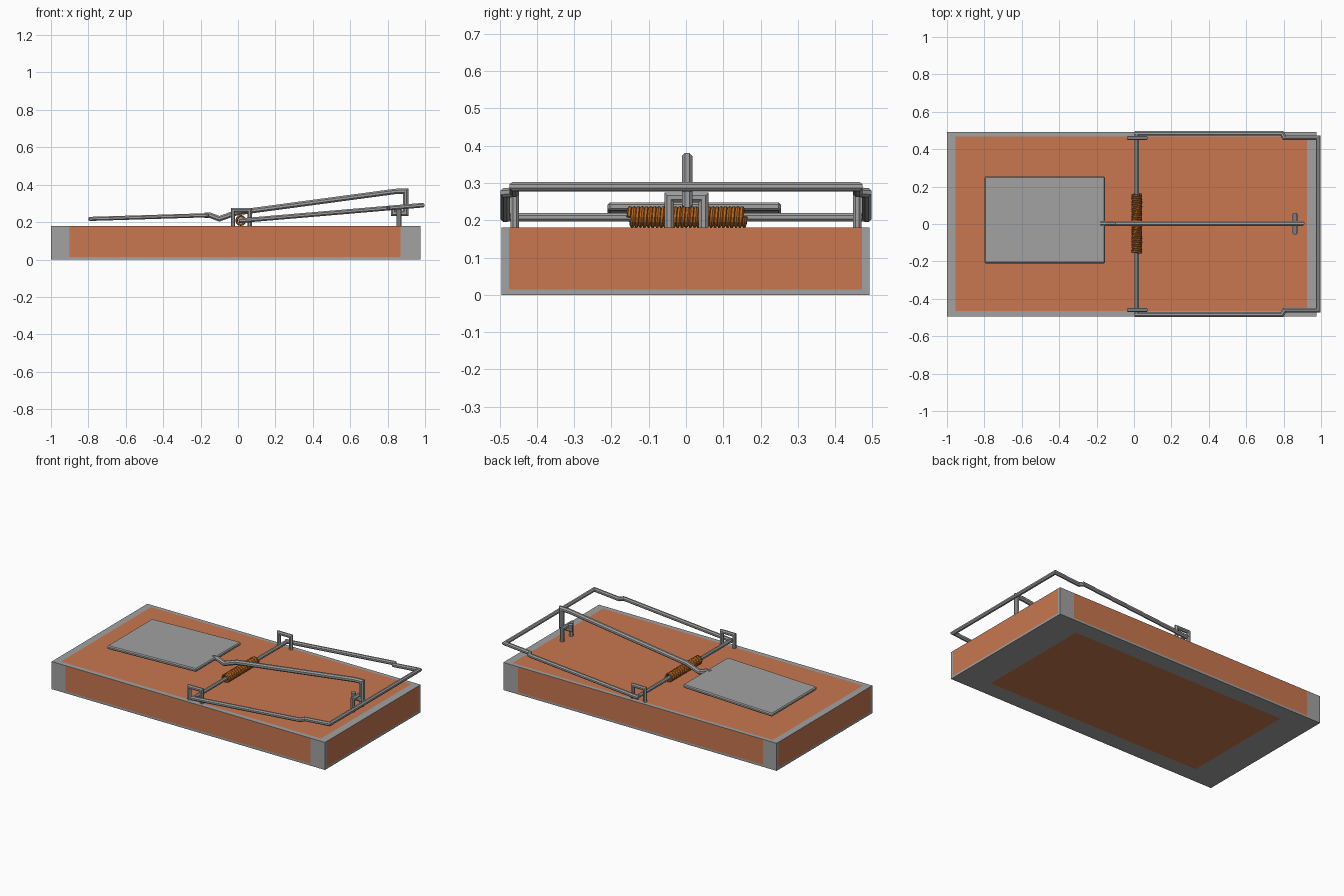
import bpy, bmesh, math
from mathutils import Vector

if "Cube" in bpy.data.objects:
    bpy.data.objects.remove(bpy.data.objects["Cube"])


def material(name, rgb):
    m = bpy.data.materials.new(name)
    m.diffuse_color = (*rgb, 1)
    m.use_nodes = True
    m.node_tree.nodes["Principled BSDF"].inputs["Base Color"].default_value = m.diffuse_color
    return m


GREY = material("steel grey", (0.36, 0.36, 0.36))
ORANGE = material("orange wood", (0.58, 0.185, 0.08))
COPPER = material("copper spring", (0.50, 0.14, 0.015))


def finish(name, bm, *mats):
    bmesh.ops.recalc_face_normals(bm, faces=bm.faces)
    me = bpy.data.meshes.new(name)
    bm.to_mesh(me)
    bm.free()
    for m in mats:
        me.materials.append(m)
    ob = bpy.data.objects.new(name, me)
    bpy.context.collection.objects.link(ob)
    return ob


def wire(name, path, r, mat=GREY, sides=8):
    """Sweep a round section along a path with mitred corners."""
    pts = [Vector(p) for p in path]
    dirs = [(b - a).normalized() for a, b in zip(pts, pts[1:])]
    d = dirs[0]
    up = Vector((0, 0, 1)) if abs(d.z) < 0.9 else Vector((0, 1, 0))
    u = d.cross(up).normalized()
    v = u.cross(d)
    angles = [2 * math.pi * (i + 0.5) / sides for i in range(sides)]
    ring = [pts[0] + r * (u * math.cos(a) + v * math.sin(a)) for a in angles]
    bm = bmesh.new()
    rows = [[bm.verts.new(p) for p in ring]]
    for i, d in enumerate(dirs):
        nxt = dirs[i + 1] if i + 1 < len(dirs) else d
        n = (d + nxt).normalized()
        ring = [p + d * ((pts[i + 1] - p).dot(n) / d.dot(n)) for p in ring]
        rows.append([bm.verts.new(p) for p in ring])
        for k in range(sides):
            j = (k + 1) % sides
            bm.faces.new((rows[-2][k], rows[-2][j], rows[-1][j], rows[-1][k]))
    bm.faces.new(rows[0])
    bm.faces.new(rows[-1])
    return finish(name, bm, mat)


# Base block: every side is a grey frame around an orange panel
X0, X1, Y0, Y1, H = -1.0, 0.975, -0.495, 0.493, 0.18
LOW, TOP = 0.014, 0.179
bm = bmesh.new()


def panel(place, outer, inner):
    """outer and inner are (a0, b0, a1, b1) rectangles; place maps a, b to 3D."""
    def loop(q):
        a0, b0, a1, b1 = q
        return [bm.verts.new(place(a, b)) for a, b in
                ((a0, b0), (a1, b0), (a1, b1), (a0, b1))]
    o, n = loop(outer), loop(inner)
    for k in range(4):
        j = (k + 1) % 4
        bm.faces.new((o[k], o[j], n[j], n[k])).material_index = 0
    bm.faces.new(n).material_index = 1


for y in (Y0, Y1):
    panel(lambda a, b: (a, y, b), (X0, 0, X1, H), (-0.9, LOW, 0.87, TOP))
for x in (X0, X1):
    panel(lambda a, b: (x, a, b), (Y0, 0, Y1, H), (-0.475, LOW, 0.473, TOP))
panel(lambda a, b: (a, b, H), (X0, Y0, X1, Y1), (-0.955, -0.464, 0.925, 0.468))
panel(lambda a, b: (a, b, 0), (X0, Y0, X1, Y1), (-0.79, -0.385, 0.765, 0.385))
bmesh.ops.remove_doubles(bm, verts=bm.verts, dist=1e-5)
finish("base", bm, GREY, ORANGE)

# Bait pedal: thin, slightly tilted plate with bevelled rim
bm = bmesh.new()
bmesh.ops.create_cube(bm, size=1)
for v in bm.verts:
    x = -0.4775 + v.co.x * 0.645
    v.co = (x, 0.022 + v.co.y * 0.465, 0.227 + (x + 0.4775) * 0.031 + v.co.z * 0.022)
bmesh.ops.bevel(bm, geom=bm.edges[:], offset=0.006, segments=1, affect='EDGES')
finish("pedal", bm, GREY)

# Axle and swinging bar
AX, AZ = 0.015, 0.208
wire("axle", [(AX, -0.485, AZ), (AX, 0.485, AZ)], 0.0125)


def bar_point(x, y):
    return (x, y, AZ + (x - AX) * 0.085)


side = [(0.005, 0.485), (0.79, 0.485), (0.805, 0.461), (0.985, 0.461)]
wire("swing_bar", [bar_point(x, y) for x, y in side]
     + [bar_point(x, -y) for x, y in reversed(side)], 0.0135)

# Staples holding the axle, one per side
for label, y in (("front", -0.46), ("back", 0.46)):
    wire(label + "_axle_staple", [(-0.027, y, 0.17), (-0.027, y, 0.264),
                                  (0.062, y, 0.264), (0.062, y, 0.17)], 0.0125)

# Staple that catches the trigger arm
wire("catch_staple", [(0.861, -0.045, 0.17), (0.861, -0.045, 0.261),
                      (0.861, 0.047, 0.261), (0.861, 0.047, 0.17)], 0.014)

# Trigger arm running from pedal to catch, ending in a small hook
wire("trigger_arm", [(-0.18, 0.003, 0.237), (-0.15, 0.003, 0.237), (-0.1, 0.003, 0.218),
                     (-0.01, 0.003, 0.25), (0.84, 0.003, 0.364), (0.896, 0.003, 0.366),
                     (0.896, 0.003, 0.248), (0.832, 0.003, 0.248),
                     (0.832, 0.003, 0.28)], 0.0155)

# Coil spring around the axle
TURNS, STEPS = 28, 12
coil = []
for i in range(TURNS * STEPS + 1):
    a = 2 * math.pi * i / STEPS
    coil.append((AX + 0.023 * math.cos(a), -0.153 + 0.312 * i / (TURNS * STEPS),
                 AZ + 0.001 + 0.023 * math.sin(a)))
wire("spring", coil, 0.0062, COPPER, 6)
